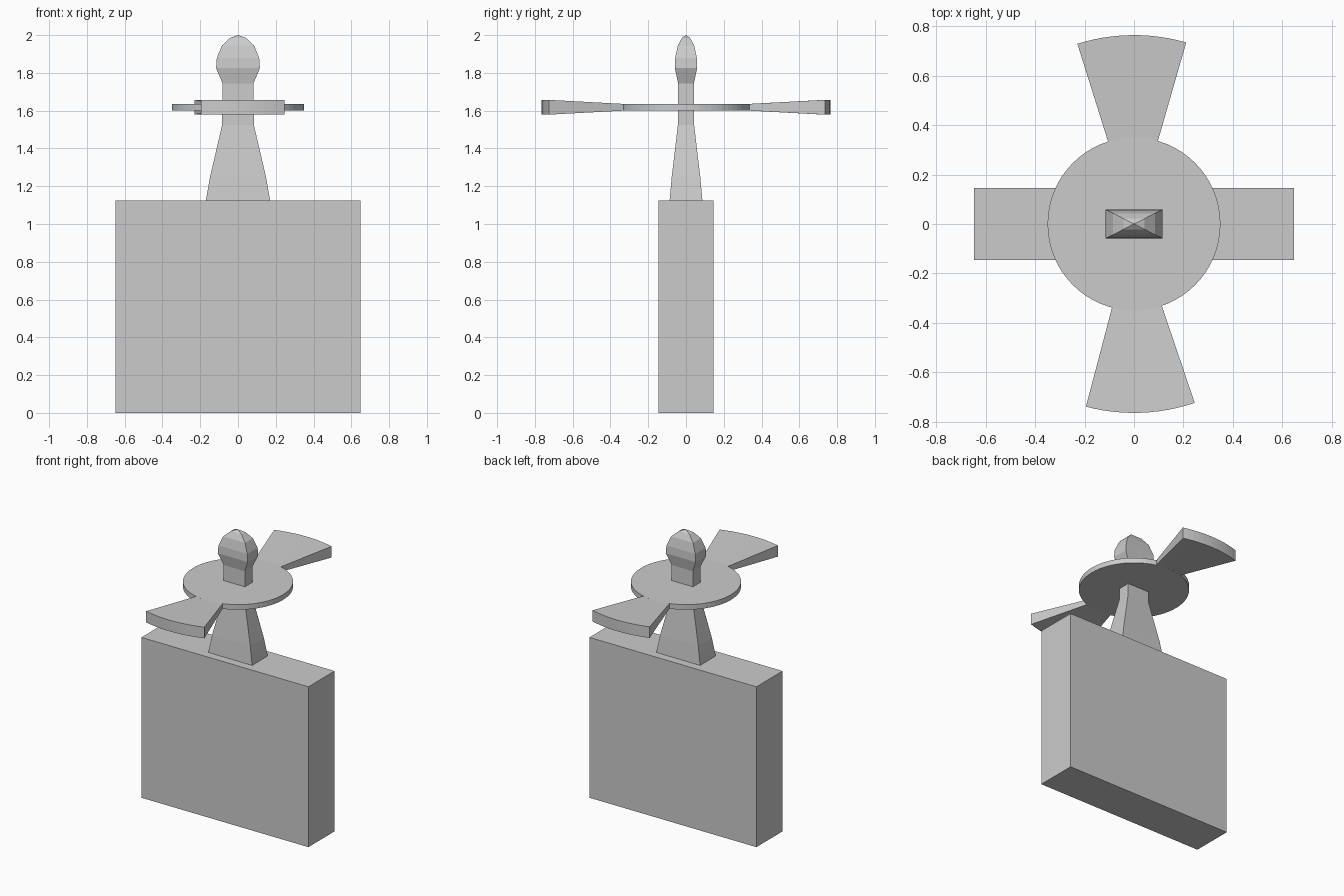
import bpy, bmesh, math

cube = bpy.data.objects.get("Cube")
if cube:
    bpy.data.objects.remove(cube, do_unlink=True)

GREY = (0.6, 0.6, 0.6, 1)
mat = bpy.data.materials.new("light grey")
mat.use_nodes = True
mat.diffuse_color = GREY
mat.node_tree.nodes["Principled BSDF"].inputs["Base Color"].default_value = GREY


def finish(name, bm):
    bmesh.ops.recalc_face_normals(bm, faces=bm.faces)
    mesh = bpy.data.meshes.new(name)
    bm.to_mesh(mesh)
    bm.free()
    mesh.materials.append(mat)
    obj = bpy.data.objects.new(name, mesh)
    bpy.context.collection.objects.link(obj)
    return obj


def loft(bm, rings):
    """Skin closed rings of points and cap both ends."""
    loops = [[bm.verts.new(p) for p in ring] for ring in rings]
    n = len(loops[0])
    for a, b in zip(loops, loops[1:]):
        for i in range(n):
            j = (i + 1) % n
            bm.faces.new((a[i], a[j], b[j], b[i]))
    bm.faces.new(loops[0])
    bm.faces.new(loops[-1])


def rectangle(hx, hy, z):
    return [(-hx, -hy, z), (hx, -hy, z), (hx, hy, z), (-hx, hy, z)]


def circle(radius, z, sides=64):
    steps = [math.tau * i / sides for i in range(sides)]
    return [(radius * math.cos(a), radius * math.sin(a), z) for a in steps]


# Upright slab
bm = bmesh.new()
loft(bm, [rectangle(0.648, 0.145, 0), rectangle(0.648, 0.145, 1.125)])
finish("base_slab", bm)

# Four-sided post with flared foot, neck and pointed head: (half width, height)
profile = [(0.17, 1.125), (0.148, 1.25), (0.113, 1.4), (0.084, 1.525), (0.082, 1.745),
           (0.116, 1.825), (0.112, 1.88), (0.085, 1.945), (0.042, 1.985), (0.002, 2.0)]
bm = bmesh.new()
loft(bm, [rectangle(w, w * 0.51, z) for w, z in profile])
finish("post", bm)

# Round plate
MID = 1.618
bm = bmesh.new()
loft(bm, [circle(0.35, MID - 0.018), circle(0.35, MID + 0.018)])
finish("disc", bm)


# Fan-shaped blades that thicken outwards
def blade(name, centre, spread=33.5, steps=12):
    bm = bmesh.new()
    rings = []
    for i in range(steps + 1):
        a = math.radians(centre + spread * (i / steps - 0.5))
        section = [(0.335, -0.017), (0.765, -0.039), (0.765, 0.039), (0.335, 0.017)]
        rings.append([(r * math.cos(a), r * math.sin(a), MID + h) for r, h in section])
    loft(bm, rings)
    finish(name, bm)


blade("back_blade", 90.7)
blade("front_blade", 272)
